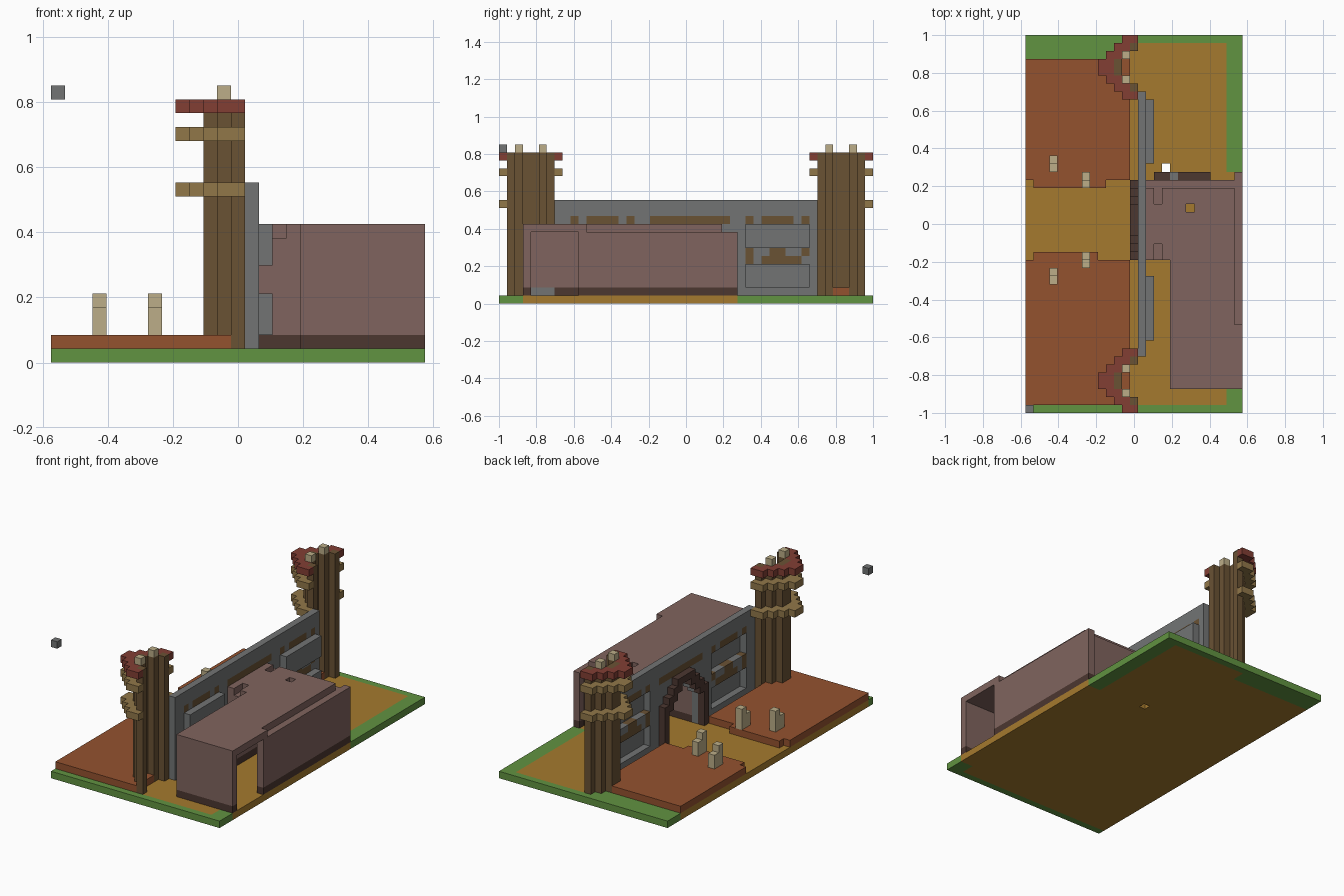
import bpy
import bmesh

cube = bpy.data.objects.get("Cube")
if cube:
    bpy.data.objects.remove(cube, do_unlink=True)

NX, NY = 27, 47
U = 2 / NY  # block size


def material(name, rgb):
    col = [(c / 255 / 12.92) if c < 11 else ((c / 255 + 0.055) / 1.055) ** 2.4 for c in rgb] + [1]
    m = bpy.data.materials.new(name)
    m.use_nodes = True
    m.diffuse_color = col
    m.node_tree.nodes["Principled BSDF"].inputs["Base Color"].default_value = col
    return m


MATS = {
    "grass": material("grass green", (97, 147, 65)),
    "sand": material("ochre sand", (165, 122, 46)),
    "clay": material("terracotta", (148, 82, 47)),
    "plaster": material("mauve plaster", (128, 100, 94)),
    "stone": material("grey stone", (114, 116, 116)),
    "red": material("dull red", (130, 62, 52)),
    "tan": material("tan wood", (145, 119, 73)),
    "cream": material("cream", (188, 174, 136)),
    "wood": material("brown wood", (106, 82, 52)),
    "dark": material("dark timber", (76, 55, 48)),
}
grid = {}


def cells(x, y, z):
    return [(i, j, k) for i in range(*x) for j in range(*y) for k in range(*z)]


def fill(part, mat, x, y, z):
    for c in cells(x, y, z):
        grid[c] = (part, mat)


def carve(x, y, z):
    for c in cells(x, y, z):
        grid.pop(c, None)


# Ground: sand slab with grass borders
fill("ground", "sand", (0, NX), (0, NY), (0, 1))
for x, y in [((0, NX), (0, 1)), ((0, NX), (46, NY)), ((0, 13), (44, NY)),
             ((25, NX), (0, 3)), ((25, NX), (30, NY))]:
    fill("ground", "grass", x, y, (0, 1))
carve((17, 18), (30, 31), (0, 1))

# Raised terraces either side of the path
fill("terrace_right", "clay", (0, 13), (1, 19), (1, 2))
fill("terrace_right", "clay", (1, 9), (19, 20), (1, 2))
fill("terrace_left", "clay", (0, 13), (29, 44), (1, 2))
fill("terrace_left", "clay", (1, 10), (28, 29), (1, 2))

# Path posts: tall block nearer the path, short block behind it
for i, tall, short in [(3, 17, 16), (7, 19, 18), (3, 30, 31), (7, 28, 29)]:
    fill("path_posts", "cream", (i, i + 1), (tall, tall + 1), (2, 5))
    fill("path_posts", "cream", (i, i + 1), (short, short + 1), (2, 4))

# Stone wall with timber inlays and pushed-out panels
fill("wall", "stone", (14, 15), (7, 40), (1, 13))
for a, b in [(9, 10), (11, 15), (16, 17), (19, 29), (31, 32), (33, 37), (38, 39)]:
    fill("wall_inlays", "wood", (14, 15), (a, b), (10, 11))
for j in (9, 31):
    for z in [(2, 5), (7, 10)]:
        carve((14, 15), (j, j + 8), z)
        fill("wall_panels", "stone", (15, 16), (j, j + 8), z)
    for a, b, z in [(0, 1, 5), (2, 7, 5), (7, 8, 6), (0, 1, 6), (3, 5, 6)]:
        fill("wall_inlays", "wood", (14, 15), (j + a, j + b), (z, z + 1))

# Stepped timber arch around the gateway
for n, (low, top) in enumerate([(1, 7), (6, 8), (7, 9), (8, 10), (9, 10)]):
    for j in (19 + n, 28 - n):
        if n:
            carve((14, 15), (j, j + 1), (1, low))
        fill("gate_arch", "dark", (13, 14), (j, j + 1), (low, top))

# Hall: walls, each with a dark footing
for x, y, top in [((18, 19), (3, 20), 10), ((18, 27), (3, 4), 10), ((26, 27), (3, 11), 10),
                  ((26, 27), (11, 30), 9), ((15, 19), (19, 20), 10), ((15, 27), (28, 29), 9)]:
    fill("hall_walls", "plaster", x, y, (2, top))
    fill("hall_footing", "dark", x, y, (1, 2))
carve((26, 27), (4, 10), (1, 9))
fill("hall_footing", "stone", (18, 19), (4, 7), (1, 2))
fill("back_step", "dark", (16, 23), (29, 30), (1, 2))
fill("back_step", "stone", (18, 19), (29, 30), (1, 2))

# Hall roof with sunken slots and a smoke hole
fill("hall_roof", "plaster", (18, 26), (3, 28), (9, 10))
fill("hall_roof", "plaster", (15, 18), (19, 28), (9, 10))
for y in [(19, 21), (26, 28)]:
    carve((16, 17), y, (9, 10))
    fill("hall_roof", "plaster", (16, 17), y, (8, 9))
carve((20, 21), (25, 26), (9, 10))

# Half-round towers: columns, two tan bands, red crown and knobs
COLUMNS = [(13, 1), (12, 2), (11, 3), (11, 4), (12, 5), (13, 6)]
RING = [(12, 0, 2), (11, 1, 2), (10, 2, 2), (9, 3, 2), (9, 4, 2), (10, 5, 2), (11, 6, 2), (12, 7, 2)]
for side, j0 in (("right", 0), ("left", 39)):
    for i, j in COLUMNS:
        fill("tower_" + side, "wood", (i, i + 1), (j0 + j, j0 + j + 1), (1, 19))
    for part, mat, z in [("lower_band_", "tan", 12), ("upper_band_", "tan", 16), ("crown_", "red", 18)]:
        for i, j, n in RING:
            fill(part + side, mat, (i, i + n), (j0 + j, j0 + j + 1), (z, z + 1))
    for j in (2, 5):
        fill("knobs_" + side, "cream", (12, 13), (j0 + j, j0 + j + 1), (19, 20))

# Lone floating block
fill("floating_block", "stone", (0, 1), (0, 1), (19, 20))

# Turn the blocks of each part into one mesh of exposed faces
SIDES = []
for axis in range(3):
    u, v = (axis + 1) % 3, (axis + 2) % 3
    for s in (0, 1):
        quad = []
        for a, b in [(0, 0), (1, 0), (1, 1), (0, 1)]:
            p = [0, 0, 0]
            p[axis], p[u], p[v] = s, a, b
            quad.append(p)
        step = [0, 0, 0]
        step[axis] = 2 * s - 1
        SIDES.append((step, quad if s else quad[::-1]))

for part in dict.fromkeys(p for p, _ in grid.values()):
    bm = bmesh.new()
    mesh = bpy.data.meshes.new(part)
    used, verts = [], {}
    for c, (p, mat) in grid.items():
        if p != part:
            continue
        if mat not in used:
            used.append(mat)
            mesh.materials.append(MATS[mat])
        for step, quad in SIDES:
            if tuple(a + b for a, b in zip(c, step)) in grid:
                continue
            ring = []
            for q in quad:
                k = tuple(a + b for a, b in zip(c, q))
                if k not in verts:
                    verts[k] = bm.verts.new(((k[0] - NX / 2) * U, (k[1] - NY / 2) * U, k[2] * U))
                ring.append(verts[k])
            bm.faces.new(ring).material_index = used.index(mat)
    # Merge flat areas of one colour
    bmesh.ops.dissolve_limit(bm, angle_limit=0.01, verts=bm.verts[:], edges=bm.edges[:],
                             delimit={'MATERIAL'})
    bm.to_mesh(mesh)
    bm.free()
    bpy.context.collection.objects.link(bpy.data.objects.new(part, mesh))
